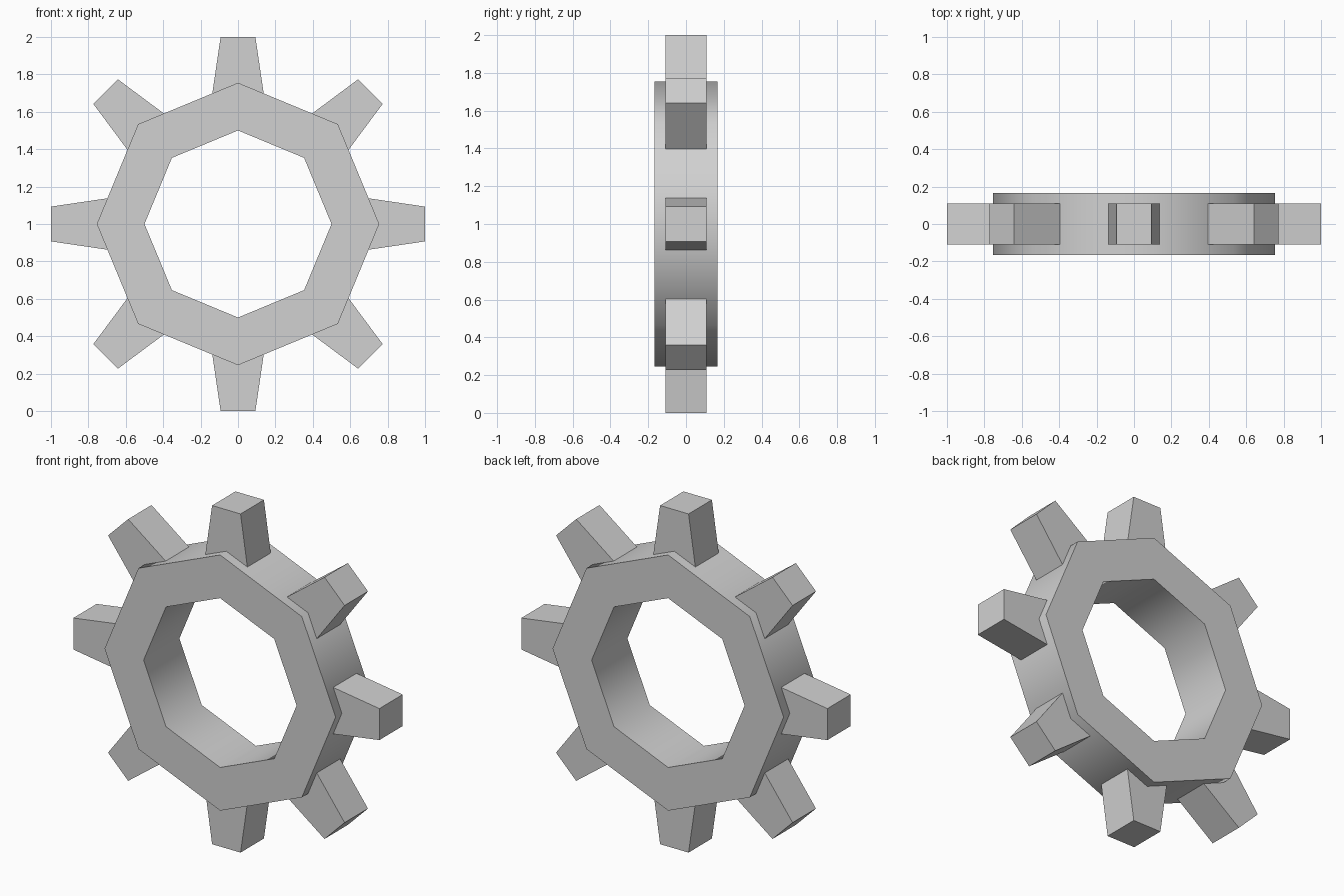
import bpy, bmesh, math
from mathutils import Matrix, Vector

cube = bpy.data.objects.get("Cube")
if cube:
    bpy.data.objects.remove(cube, do_unlink=True)

SIDES = 8
CENTRE = Vector((0, 0, 1))

metal = bpy.data.materials.new("light_grey_metal")
metal.use_nodes = True
grey = (0.64, 0.64, 0.64, 1)
metal.diffuse_color = grey
metal.node_tree.nodes["Principled BSDF"].inputs["Base Color"].default_value = grey


def finish(bm, name):
    bmesh.ops.recalc_face_normals(bm, faces=bm.faces)
    mesh = bpy.data.meshes.new(name)
    bm.to_mesh(mesh)
    bm.free()
    mesh.materials.append(metal)
    obj = bpy.data.objects.new(name, mesh)
    obj.location = CENTRE
    bpy.context.collection.objects.link(obj)
    return obj


def make_ring(outer, inner, half_depth):
    """Rectangular section swept around the y axis."""
    bm = bmesh.new()
    section = [(outer, -half_depth), (outer, half_depth),
               (inner, half_depth), (inner, -half_depth)]
    loops = []
    for i in range(SIDES):
        a = math.tau * i / SIDES
        loops.append([bm.verts.new((r * math.sin(a), y, r * math.cos(a)))
                      for r, y in section])
    for i, loop in enumerate(loops):
        following = loops[(i + 1) % SIDES]
        for j in range(4):
            k = (j + 1) % 4
            bm.faces.new((loop[j], loop[k], following[k], following[j]))
    return finish(bm, "gear_ring")


def make_tooth(index, root, tip, root_half, tip_half, half_depth):
    """Tapered block pointing outwards, its root sunk into the ring."""
    bm = bmesh.new()
    bmesh.ops.create_cube(bm, size=2)
    for v in bm.verts:
        half, radius = (tip_half, tip) if v.co.z > 0 else (root_half, root)
        v.co = Vector((v.co.x * half, v.co.y * half_depth, radius))
    turn = Matrix.Rotation(math.tau * index / SIDES, 4, "Y")
    bmesh.ops.transform(bm, matrix=turn, verts=bm.verts)
    return finish(bm, f"gear_tooth_{index + 1}")


# Octagonal ring, smooth around its rim and bore with sharp cap edges
ring = make_ring(0.755, 0.5, 0.167)
bpy.ops.object.select_all(action="DESELECT")
ring.select_set(True)
bpy.context.view_layer.objects.active = ring
bpy.ops.object.shade_smooth_by_angle(angle=math.radians(60))

# One tooth on each corner of the ring
for n in range(SIDES):
    make_tooth(n, 0.66, 1.0, 0.143, 0.093, 0.109)
